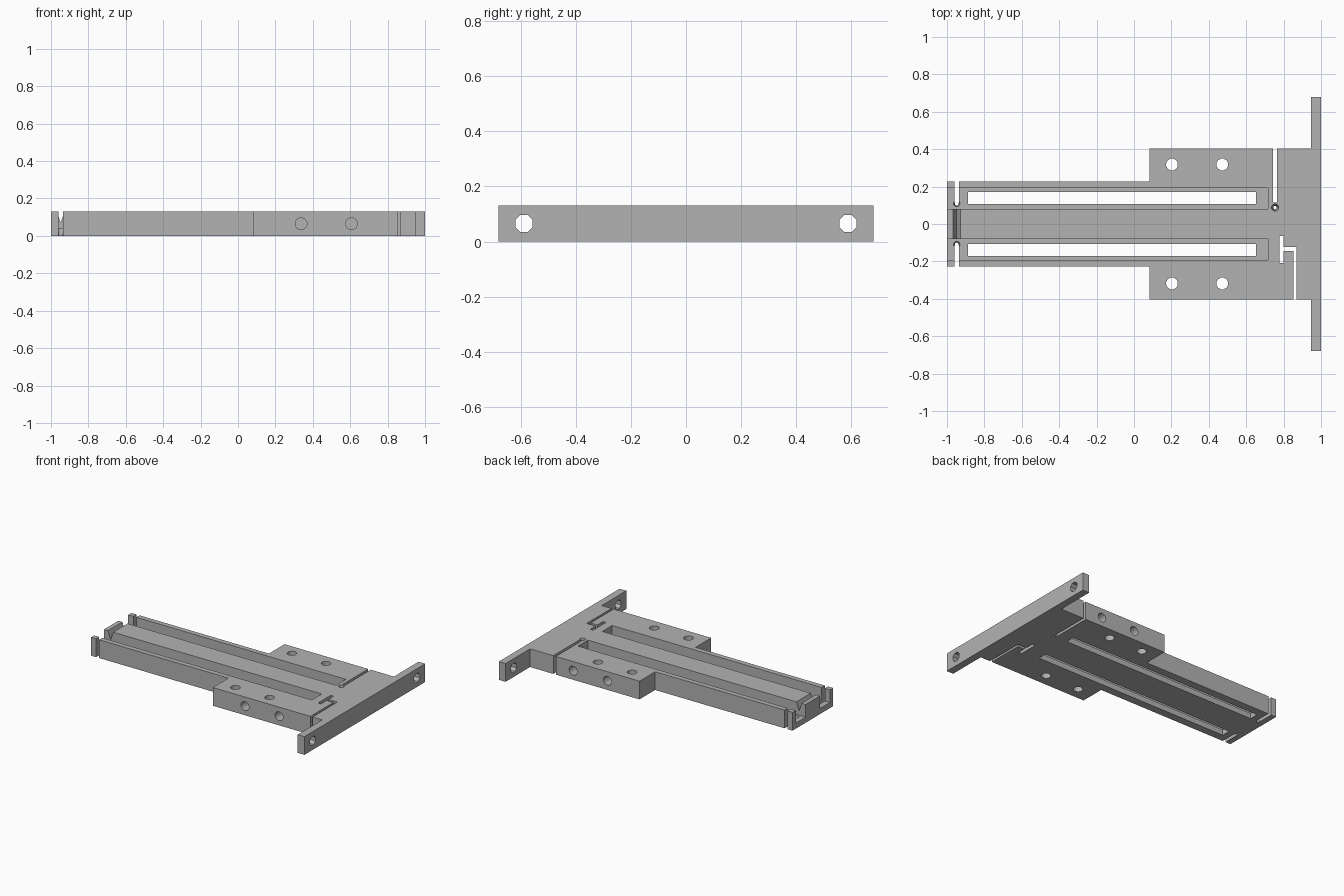
import bpy
import bmesh
from math import pi
from mathutils import Matrix

if "Cube" in bpy.data.objects:
    bpy.data.objects.remove(bpy.data.objects["Cube"], do_unlink=True)

H = 0.13        # thickness of the part
FLOOR = 0.04    # height of the channel floors
LO, HI = -0.05, H + 0.05

grey = bpy.data.materials.new("machined grey")
grey.use_nodes = True
colour = (0.45, 0.45, 0.45, 1)
grey.diffuse_color = colour
grey.node_tree.nodes["Principled BSDF"].inputs["Base Color"].default_value = colour


def make_object(name, bm):
    bmesh.ops.recalc_face_normals(bm, faces=bm.faces)
    mesh = bpy.data.meshes.new(name)
    bm.to_mesh(mesh)
    bm.free()
    mesh.materials.append(grey)
    obj = bpy.data.objects.new(name, mesh)
    bpy.context.collection.objects.link(obj)
    return obj


def prism(name, points, offset):
    """Extrude a closed loop of 3D points along an offset."""
    bm = bmesh.new()
    face = bm.faces.new([bm.verts.new(p) for p in points])
    top = bmesh.ops.extrude_face_region(bm, geom=[face])["geom"]
    verts = [v for v in top if isinstance(v, bmesh.types.BMVert)]
    bmesh.ops.translate(bm, verts=verts, vec=offset)
    return make_object(name, bm)


def box(name, x0, x1, y0, y1, z0=LO, z1=HI):
    loop = [(x0, y0, z0), (x1, y0, z0), (x1, y1, z0), (x0, y1, z0)]
    return prism(name, loop, (0, 0, z1 - z0))


def drill(name, centre, length, r0, r1=None, axis=None, sides=12):
    bm = bmesh.new()
    turn = Matrix.Rotation(pi / 2, 4, axis) if axis else Matrix()
    spin = Matrix.Rotation(pi / sides, 4, "Z")
    bmesh.ops.create_cone(bm, cap_ends=True, segments=sides, radius1=r0,
                          radius2=r0 if r1 is None else r1, depth=length,
                          matrix=Matrix.Translation(centre) @ turn @ spin)
    return make_object(name, bm)


# Solid body: rail, mounting block and end flange in one outline
half = [(-1, 0.228), (0.084, 0.228), (0.084, 0.404),
        (0.947, 0.404), (0.947, 0.68), (1, 0.68)]
outline = half + [(x, -y) for x, y in reversed(half)]
body = prism("slotted_bracket", [(x, y, 0) for x, y in outline], (0, 0, H))

cutters = []
for s in (-1, 1):
    def span(a, b):
        return sorted((s * a, s * b))

    # Open channel with a narrower slot through its floor
    cutters.append(box("channel_cut", -1.1, 0.717, *span(0.081, 0.192), FLOOR))
    cutters.append(box("long_slot_cut", -0.888, 0.652, *span(0.107, 0.171)))
    # Thin slit across each rail wall with a tapered end
    cutters.append(box("rail_slit_cut", -0.96, -0.936, *span(0.115, 0.3)))
    cutters.append(drill("rail_slit_end", (-0.948, s * 0.11, 0.02), 0.06, 0.009, 0.019))
    # Vertical and sideways bolt holes in the mounting block
    for x in (0.203, 0.472):
        cutters.append(drill("block_hole", (x, s * 0.318, H / 2), 0.3, 0.032))
    for x in (0.337, 0.607):
        cutters.append(drill("side_hole", (x, s * 0.35, H / 2), 0.18, 0.032, axis="X"))
    # Flange bolt holes
    cutters.append(drill("flange_hole", (0.97, s * 0.588, H / 2), 0.2, 0.034,
                         axis="Y", sides=8))

# V groove across the middle beam
cutters.append(prism("beam_groove_cut", [(-0.97, -0.09, H + 0.005), (-0.926, -0.09, H + 0.005),
                                         (-0.948, -0.09, 0.07)], (0, 0.18, 0)))

# Flexure slit at the back and its round end
cutters.append(box("back_slit_cut", 0.744, 0.764, 0.115, 0.5))
cutters.append(drill("back_slit_end", (0.754, 0.088, H / 2), H + 0.02, 0.008, 0.02))

# Stepped slit at the front, as one winding outline
step = [(0.777, -0.064), (0.8, -0.064), (0.8, -0.124), (0.87, -0.124), (0.87, -0.5),
        (0.854, -0.5), (0.854, -0.144), (0.8, -0.144), (0.8, -0.208), (0.777, -0.208)]
cutters.append(prism("stepped_slit_cut", [(x, y, LO) for x, y in step], (0, 0, HI - LO)))

# Cut everything out of the body, then drop the cutters
bpy.context.view_layer.objects.active = body
for cutter in cutters:
    cutter.hide_render = True
    mod = body.modifiers.new("cut", "BOOLEAN")
    mod.operation = "DIFFERENCE"
    mod.solver = "EXACT"
    mod.object = cutter
    bpy.ops.object.modifier_apply(modifier=mod.name)
for cutter in cutters:
    bpy.data.objects.remove(cutter, do_unlink=True)
